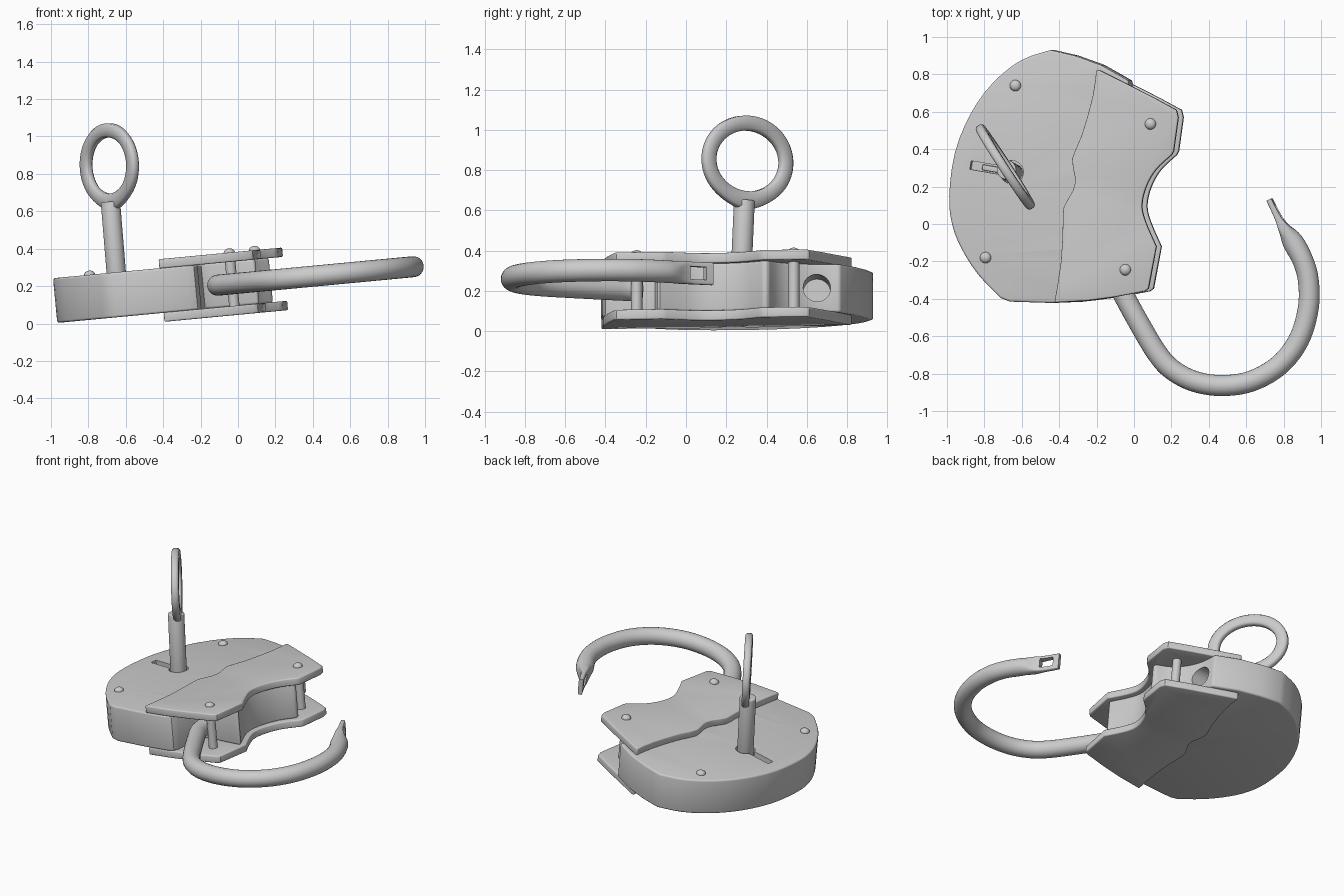
import bpy, bmesh, math
from mathutils import Matrix, Vector

if "Cube" in bpy.data.objects:
    bpy.data.objects.remove(bpy.data.objects["Cube"])

# The whole lock leans slightly, left side down
TILT = Matrix.Translation((0, 0, 0.215)) @ Matrix.Rotation(math.radians(-5.4), 4, 'Y')


def make(name, bm, matrix=TILT):
    bmesh.ops.recalc_face_normals(bm, faces=bm.faces)
    me = bpy.data.meshes.new(name)
    bm.to_mesh(me)
    bm.free()
    ob = bpy.data.objects.new(name, me)
    bpy.context.collection.objects.link(ob)
    ob.matrix_world = matrix
    return ob


def prism(name, pts, z0, z1):
    bm = bmesh.new()
    face = bm.faces.new([bm.verts.new((x + 0.013, y, z0)) for x, y in pts])
    ext = bmesh.ops.extrude_face_region(bm, geom=[face])
    for v in ext['geom']:
        if isinstance(v, bmesh.types.BMVert):
            v.co.z = z1
    return make(name, bm)


def loft(name, rings, closed, matrix=TILT):
    bm = bmesh.new()
    loops = [[bm.verts.new(p) for p in r] for r in rings]
    n = len(loops[0])
    for i in range(len(loops) if closed else len(loops) - 1):
        a, b = loops[i], loops[(i + 1) % len(loops)]
        for j in range(n):
            bm.faces.new((a[j], a[(j + 1) % n], b[(j + 1) % n], b[j]))
    if not closed:
        bm.faces.new(loops[0])
        bm.faces.new(loops[-1])
    return make(name, bm, matrix)


def cylinder(name, r, depth, matrix, segs=32):
    bm = bmesh.new()
    bmesh.ops.create_cone(bm, cap_ends=True, segments=segs, radius1=r, radius2=r, depth=depth)
    return make(name, bm, matrix)


def box(name, size, matrix):
    bm = bmesh.new()
    bmesh.ops.create_cube(bm, size=1)
    bmesh.ops.scale(bm, vec=size, verts=bm.verts)
    return make(name, bm, matrix)


def finish(ob, bevel=0, cutters=(), angle=35):
    if bevel:
        m = ob.modifiers.new('bevel', 'BEVEL')
        m.width, m.segments, m.angle_limit = bevel, 3, math.radians(50)
    for c in cutters:
        m = ob.modifiers.new('cut', 'BOOLEAN')
        m.operation, m.object, m.solver = 'DIFFERENCE', c, 'EXACT'
    bpy.context.view_layer.update()
    bpy.ops.object.select_all(action='DESELECT')
    ob.select_set(True)
    bpy.context.view_layer.objects.active = ob
    for m in list(ob.modifiers):
        bpy.ops.object.modifier_apply(modifier=m.name)
    for c in cutters:
        bpy.data.objects.remove(c)
    bpy.ops.object.shade_smooth_by_angle(angle=math.radians(angle))


def spline(pts, steps):
    # Catmull-Rom through tuples of any length
    out = []
    for i in range(len(pts) - 1):
        p = [Vector(pts[max(0, min(len(pts) - 1, i + k))]) for k in (-1, 0, 1, 2)]
        for s in range(steps):
            t = s / steps
            out.append(0.5 * (2 * p[1] + (p[2] - p[0]) * t
                       + (2 * p[0] - 5 * p[1] + 4 * p[2] - p[3]) * t * t
                       + (3 * p[1] - p[0] - 3 * p[2] + p[3]) * t ** 3))
    return out + [Vector(pts[-1])]


# Lock body: round left side, shackle recess, finger notch, latch wall
arc = spline([(-0.45, 0.93), (-0.61, 0.875), (-0.76, 0.755), (-0.88, 0.59), (-0.965, 0.38),
              (-0.995, 0.15), (-0.98, 0.0), (-0.93, -0.13), (-0.84, -0.27), (-0.72, -0.395)], 3)
recess = [(-0.67, -0.415), (-0.45, -0.422), (-0.28, -0.415), (-0.24, -0.40), (-0.22, -0.36),
          (-0.22, -0.2), (-0.2, -0.155), (-0.15, -0.135), (0.085, -0.145)]
notch = spline([(0.09, -0.13), (0.03, 0.01), (0.015, 0.1), (0.035, 0.2), (0.085, 0.3), (0.165, 0.385)], 3)
latch = spline([(0.16, 0.41), (0.07, 0.465), (0.005, 0.56), (-0.025, 0.66), (-0.03, 0.765)], 3)
body = prism('lock_body', [tuple(p) for p in arc] + recess + [tuple(p) for p in notch + latch]
             + [(-0.18, 0.85), (-0.32, 0.9)], -0.12, 0.12)
AXX = Matrix.Rotation(math.pi / 2, 4, 'Y')
KEY = Matrix.Translation((-0.645, 0.277, 0.12))
hole = cylinder('latch_hole_cutter', 0.068, 0.4, TILT @ Matrix.Translation((-0.06, 0.65, 0)) @ AXX)
keyhole = cylinder('keyhole_cutter', 0.062, 0.16, TILT @ KEY)
slot = box('key_slot_cutter', (0.23, 0.046, 0.16),
           TILT @ KEY @ Matrix.Rotation(-0.17, 4, 'Z') @ Matrix.Translation((-0.11, 0, 0)))
finish(body, 0.012, (hole, keyhole, slot))

# Cover plates, top and bottom, sharing one outline
edge = spline([(-0.2, 0.825), (-0.22, 0.68), (-0.28, 0.47), (-0.33, 0.35), (-0.315, 0.25),
               (-0.325, 0.18), (-0.375, 0.09), (-0.38, 0.0), (-0.39, -0.2), (-0.425, -0.42)], 2)
bay = spline([(0.122, -0.12), (0.065, 0.01), (0.045, 0.1), (0.068, 0.2), (0.12, 0.29), (0.205, 0.37)], 4)
plate_pts = [tuple(p) for p in edge] + [(-0.25, -0.41), (-0.1, -0.39), (0.06, -0.36), (0.08, -0.345)] \
    + [tuple(p) for p in bay] + [(0.215, 0.39), (0.24, 0.57), (0.23, 0.61), (0.1, 0.68), (-0.05, 0.755), (-0.18, 0.82)]
for name, z0, z1 in (('top_plate', 0.118, 0.168), ('bottom_plate', -0.168, -0.118)):
    finish(prism(name, plate_pts, z0, z1), 0.008)

# Rivets, with pins through the gap for the two on the plates
for i, (x, y, z) in enumerate([(-0.64, 0.74, 0.12), (-0.80, -0.18, 0.12),
                               (0.09, 0.535, 0.168), (-0.045, -0.245, 0.168)]):
    bm = bmesh.new()
    bmesh.ops.create_uvsphere(bm, u_segments=20, v_segments=12, radius=0.03)
    bmesh.ops.scale(bm, vec=(1, 1, 0.75), verts=bm.verts)
    finish(make(f'rivet_{i + 1}', bm, TILT @ Matrix.Translation((x + 0.014, y, z))))
    if z > 0.15:
        finish(cylinder(f'pin_{i + 1}', 0.028, 0.28, TILT @ Matrix.Translation((x + 0.014, y, 0)), 20))

# Shackle: x, y, half width, half height; flattens into a tongue
R = 0.056
path = spline([(-0.11, -0.22, R, R), (-0.095, -0.3, R, R), (-0.05, -0.39, R, R), (0.03, -0.535, R, R),
               (0.12, -0.685, R, R), (0.2, -0.775, R, R), (0.32, -0.84, R, R), (0.47, -0.864, R, R),
               (0.63, -0.84, R, R), (0.78, -0.755, R, R), (0.885, -0.62, R, R), (0.936, -0.45, R, R),
               (0.936, -0.3, R, R), (0.905, -0.19, R, R), (0.85, -0.09, R, R), (0.805, -0.02, 0.03, R),
               (0.775, 0.035, 0.018, R), (0.728, 0.13, 0.015, R)], 5)
rings = []
for i, p in enumerate(path):
    t = (path[min(i + 1, len(path) - 1)] - path[max(i - 1, 0)])
    nx, ny = Vector((-t[1], t[0])).normalized()
    e = 1.0 if p[2] > 0.05 else max(0.35, (p[2] - 0.015) / 0.035)  # squarer where flat
    ring = []
    for k in range(24):
        a = math.tau * k / 24
        c, s = math.cos(a), math.sin(a)
        c = math.copysign(abs(c) ** e, c) * p[2]
        s = math.copysign(abs(s) ** e, s) * p[3]
        ring.append((p[0] + nx * c, p[1] + ny * c, s))
    rings.append(ring)
window = box('window_cutter', (0.3, 0.09, 0.064),
             TILT @ Matrix.Translation((0.763, 0.053, 0)) @ Matrix.Rotation(0.45, 4, 'Z'))
finish(loft('shackle', rings, False), 0, (window,), 40)

# Key: stem, bit inside the slot, and an oval ring handle
p0, p1 = Vector((-0.645, 0.27, 0.2)), Vector((-0.682, 0.29, 0.65))
d = (p1 - p0).normalized()
rot = d.to_track_quat('Z', 'Y').to_matrix().to_4x4()
finish(cylinder('key_stem', 0.052, (p1 - p0).length, Matrix.Translation((p0 + p1) / 2) @ rot), 0.006)
finish(box('key_bit', (0.16, 0.03, 0.07),
           TILT @ Matrix.Translation((-0.73, 0.29, 0.03)) @ Matrix.Rotation(-0.17, 4, 'Z')), 0.004)
h = Vector((0.546, -0.838, 0))
h = (h - d * h.dot(d)).normalized()
n = h.cross(d)
c = Vector((-0.688, 0.305, 0.845))
section = [(0.037, 0.012), (0.026, 0.024), (-0.026, 0.024), (-0.037, 0.012),
           (-0.037, -0.012), (-0.026, -0.024), (0.026, -0.024), (0.037, -0.012)]
rings = []
for i in range(64):
    a = math.tau * i / 64
    drop = 0.015 * max(0, -math.sin(a)) ** 12
    rings.append([c + h * math.cos(a) * (0.228 + r) + d * math.sin(a) * (0.188 + r + (drop if r > 0 else 0)) + n * w
                  for r, w in section])
finish(loft('key_ring_handle', rings, True, Matrix()), 0, (), 50)
